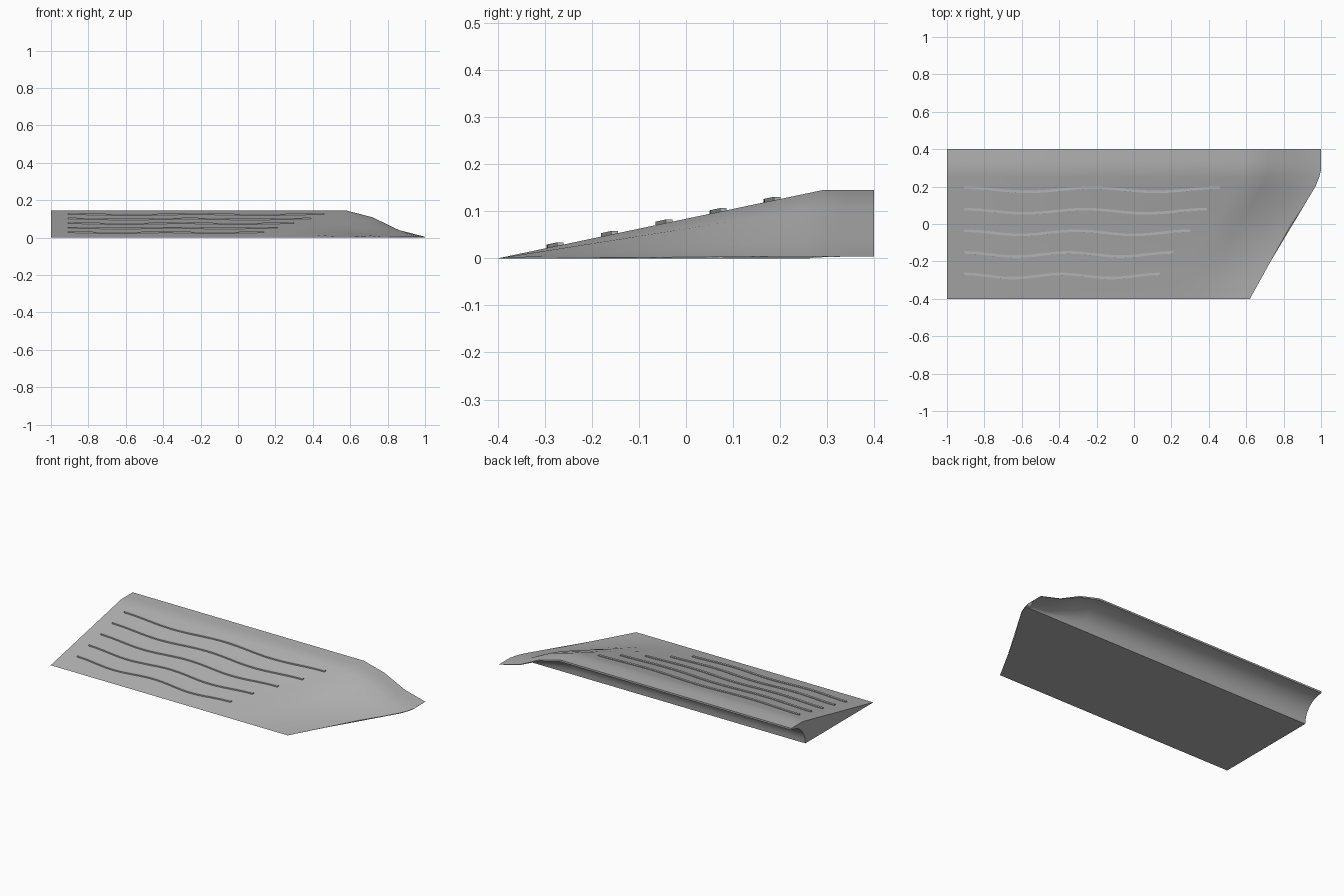
import bpy, bmesh, math

if "Cube" in bpy.data.objects:
    bpy.data.objects.remove(bpy.data.objects["Cube"])

grey = bpy.data.materials.new("concrete grey")
grey.diffuse_color = (0.45, 0.45, 0.45, 1)
grey.use_nodes = True
grey.node_tree.nodes["Principled BSDF"].inputs["Base Color"].default_value = grey.diffuse_color

TOE, CREST, BACK, H = -0.4, 0.29, 0.4, 0.145
OUTLINE = [(-0.4, 0.62), (-0.02, 0.83), (0.1, 0.91), (0.2, 0.97),
           (0.25, 0.99), (0.29, 1.0), (0.4, 1.0)]


def end_x(y):
    """x of the flared end's plan outline at a given y."""
    for (y0, x0), (y1, x1) in zip(OUTLINE, OUTLINE[1:]):
        if y <= y1:
            return x0 + (x1 - x0) * (y - y0) / (y1 - y0)
    return 1.0


def slope_z(y):
    return H * min(1.0, max(0.0, (y - TOE) / (CREST - TOE)))


def finish(bm, name):
    bmesh.ops.recalc_face_normals(bm, faces=bm.faces)
    mesh = bpy.data.meshes.new(name)
    bm.to_mesh(mesh)
    bm.free()
    mesh.materials.append(grey)
    ob = bpy.data.objects.new(name, mesh)
    bpy.context.collection.objects.link(ob)
    bpy.ops.object.select_all(action='DESELECT')
    ob.select_set(True)
    bpy.context.view_layer.objects.active = ob
    bpy.ops.object.shade_smooth_by_angle(angle=math.radians(30))
    return ob


# Ramp cross-section: sloped top, flat crest, thin lip, hollow back, flat base
top_rows = [-0.4, -0.3, -0.2, -0.1, -0.02, 0.04, 0.1, 0.15, 0.2, 0.25, 0.29, 0.34, 0.4]
profile = [(y, slope_z(y)) for y in top_rows]
for i in range(9):
    a = math.pi / 2 * (1 + i / 8)
    profile.append((BACK + 0.137 * math.cos(a), 0.134 * math.sin(a)))
profile += [(y, 0.0) for y in (0.2, 0.1, -0.02, -0.2)]

# Ramp body: straight run, then an S-shaped fall down to the outline
FALL = 0.42
bm = bmesh.new()
rings = []
for t in (None, 0, 1 / 3, 2 / 3, 1):
    s = 0 if t is None else t * t * (3 - 2 * t)
    f = 1 - 0.97 * s
    ring = []
    for y, z in profile:
        x = -1.0 if t is None else end_x(y) - FALL * (1 - t)
        ring.append(bm.verts.new((x, y, z * f)))
    rings.append(ring)
n = len(profile)
for a, b in zip(rings, rings[1:]):
    for i in range(n):
        j = (i + 1) % n
        bm.faces.new((a[i], a[j], b[j], b[i]))
bm.faces.new(rings[0])
bm.faces.new(rings[-1])
finish(bm, "ramp_body")


# Grip ribs: wavy strips with level tops, half sunk in the slope
def grip_rib(name, yc, x_end, x_start=-0.91, steps=40, half=0.007):
    bm = bmesh.new()
    prev = None
    for k in range(steps + 1):
        t = k / steps
        x = x_start + (x_end - x_start) * t
        y = yc + 0.011 * math.cos(4 * math.pi * t)
        z = slope_z(y)
        ring = [bm.verts.new((x, y + dy, z + dz)) for dy, dz in
                ((-half, -0.004), (half, -0.004), (half, 0.006), (-half, 0.006))]
        if prev:
            for i in range(4):
                j = (i + 1) % 4
                bm.faces.new((prev[i], prev[j], ring[j], ring[i]))
        else:
            bm.faces.new(ring)
        prev = ring
    bm.faces.new(prev)
    finish(bm, name)


for i, (yc, x_end) in enumerate([(-0.278, 0.14), (-0.163, 0.21), (-0.047, 0.30),
                                 (0.068, 0.39), (0.183, 0.46)]):
    grip_rib(f"grip_rib_{i + 1}", yc, x_end)
